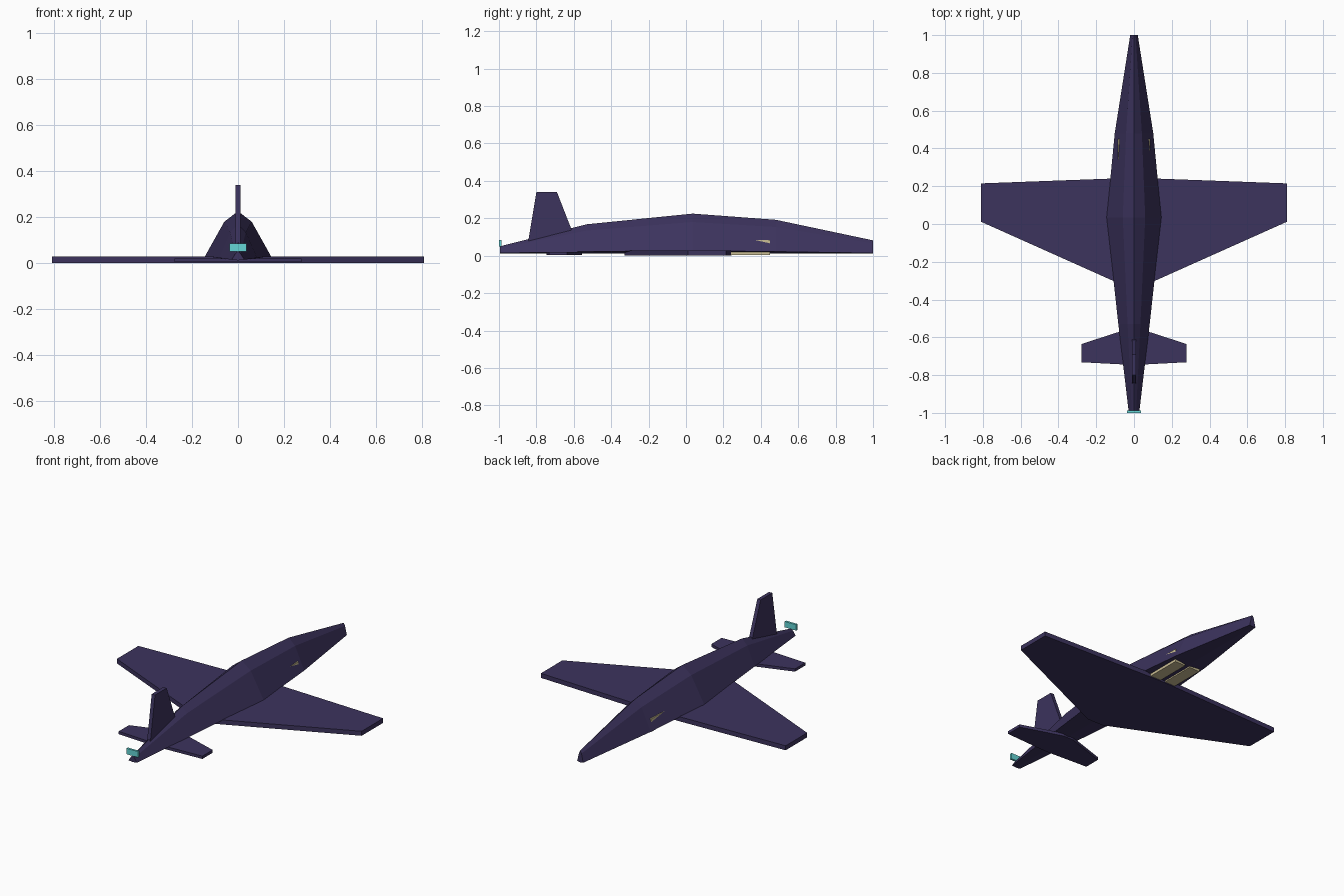
import bpy, bmesh

if "Cube" in bpy.data.objects:
    bpy.data.objects.remove(bpy.data.objects["Cube"])


def material(name, rgb):
    m = bpy.data.materials.new(name)
    m.diffuse_color = (*rgb, 1)
    m.use_nodes = True
    m.node_tree.nodes["Principled BSDF"].inputs["Base Color"].default_value = m.diffuse_color
    return m


PURPLE = material("dark_purple", (0.045, 0.033, 0.11))
TEAL = material("teal", (0.13, 0.67, 0.67))
SAND = material("sand", (0.6, 0.52, 0.3))


def loft(name, rings, mat):
    """Skin a list of equal-length closed rings and cap both ends."""
    bm = bmesh.new()
    loops = [[bm.verts.new(p) for p in ring] for ring in rings]
    n = len(loops[0])
    for a, b in zip(loops, loops[1:]):
        for i in range(n):
            j = (i + 1) % n
            bm.faces.new((a[i], a[j], b[j], b[i]))
    bm.faces.new(loops[0])
    bm.faces.new(loops[-1])
    bmesh.ops.recalc_face_normals(bm, faces=bm.faces)
    me = bpy.data.meshes.new(name)
    bm.to_mesh(me)
    bm.free()
    me.materials.append(mat)
    ob = bpy.data.objects.new(name, me)
    bpy.context.collection.objects.link(ob)
    return ob


def plate(name, half_outline, z0, z1, mat):
    """Flat slab from a half outline (x, y), mirrored across x = 0."""
    pts = half_outline + [(-x, y) for x, y in reversed(half_outline)]
    return loft(name, [[(x, y, z) for x, y in pts] for z in (z0, z1)], mat)


def box(name, x0, x1, y0, y1, z0, z1, mat):
    pts = [(x0, y0), (x1, y0), (x1, y1), (x0, y1)]
    return loft(name, [[(x, y, z) for x, y in pts] for z in (z0, z1)], mat)


# Fuselage: y, half width, ridge height, chine height
stations = [
    (-0.995, 0.028, 0.05, 0.014),
    (-0.53, 0.083, 0.168, 0.022),
    (0.035, 0.145, 0.225, 0.027),
    (0.48, 0.102, 0.192, 0.022),
    (1.0, 0.02, 0.082, 0.014),
]
rings = []
for y, w, top, chine in stations:
    half = [(w, chine), (w * 0.41, top * 0.8)]
    rings.append([(0, y, 0.011)] + [(x, y, z) for x, z in half]
                 + [(0, y, top)] + [(-x, y, z) for x, z in reversed(half)])
loft("fuselage", rings, PURPLE)

# Main wing and tailplane
plate("main_wing", [(0.05, 0.243), (0.81, 0.215), (0.81, 0.012), (0.05, -0.328)],
      0.0, 0.027, PURPLE)
plate("tailplane", [(0.03, -0.555), (0.277, -0.635), (0.277, -0.732), (0.03, -0.745)],
      0.003, 0.02, PURPLE)

# Tail fin
fin = [(-0.85, 0.04), (-0.59, 0.08), (-0.612, 0.14), (-0.69, 0.34), (-0.80, 0.34)]
loft("tail_fin", [[(x, y, z) for y, z in fin] for x in (-0.011, 0.011)], PURPLE)

# Exhaust plate at the tail
box("exhaust_plate", -0.038, 0.038, -1.0, -0.987, 0.05, 0.085, TEAL)

# Belly blocks that just break through the sides
for s, label in ((1, "right"), (-1, "left")):
    x0, x1 = sorted((s * 0.015, s * 0.085))
    box(label + "_belly_block", x0, x1, 0.23, 0.45, 0.005, 0.083, SAND)
